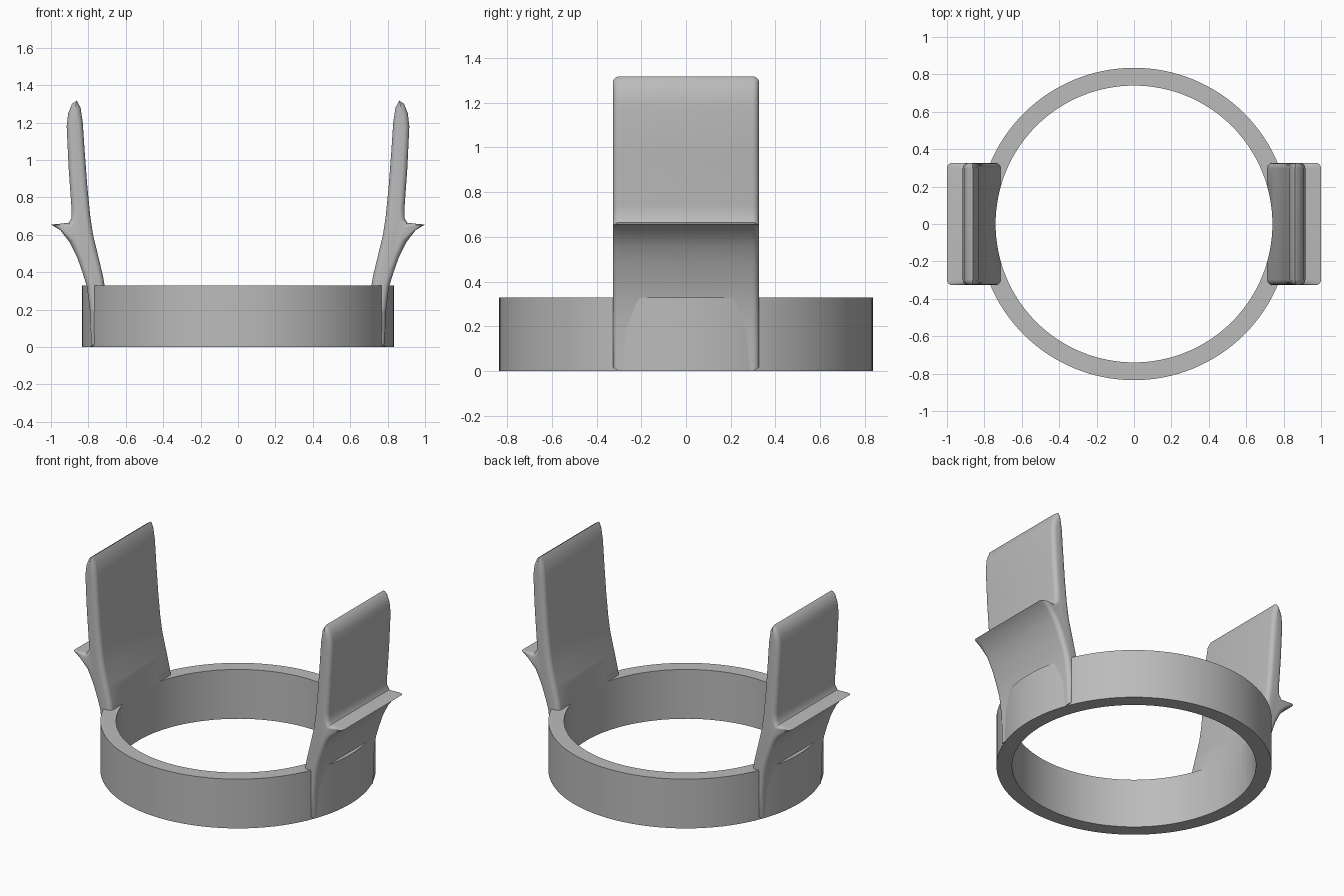
import bpy
import bmesh
import math
from mathutils import Vector

cube = bpy.data.objects.get("Cube")
if cube:
    bpy.data.objects.remove(cube, do_unlink=True)

OUTER, INNER, HEIGHT = 0.835, 0.74, 0.33
HALF_WIDTH, ROUND = 0.327, 0.03
SEGMENTS = 128

grey = bpy.data.materials.new("plain grey")
grey.use_nodes = True
grey.diffuse_color = (0.5, 0.5, 0.5, 1)
grey.node_tree.nodes["Principled BSDF"].inputs["Base Color"].default_value = grey.diffuse_color


def make_object(name, bm):
    bmesh.ops.recalc_face_normals(bm, faces=bm.faces)
    mesh = bpy.data.meshes.new(name)
    bm.to_mesh(mesh)
    bm.free()
    mesh.materials.append(grey)
    obj = bpy.data.objects.new(name, mesh)
    bpy.context.collection.objects.link(obj)
    return obj


def select_only(obj):
    bpy.ops.object.select_all(action="DESELECT")
    obj.select_set(True)
    bpy.context.view_layer.objects.active = obj


def smooth(obj, angle):
    select_only(obj)
    bpy.ops.object.shade_smooth_by_angle(angle=math.radians(angle))


def bridge(bm, loops, closed=False):
    """Join successive loops of vertices with quads."""
    pairs = list(zip(loops, loops[1:]))
    if closed:
        pairs.append((loops[-1], loops[0]))
    for a, b in pairs:
        for i in range(len(a)):
            j = (i + 1) % len(a)
            bm.faces.new((a[i], a[j], b[j], b[i]))


# Base ring: a rectangular section carried round a circle
bm = bmesh.new()
section = [(INNER, 0), (OUTER, 0), (OUTER, HEIGHT), (INNER, HEIGHT)]
loops = []
for k in range(SEGMENTS):
    a = math.tau * k / SEGMENTS
    loops.append([bm.verts.new((r * math.cos(a), r * math.sin(a), z)) for r, z in section])
bridge(bm, loops, closed=True)
smooth(make_object("base_ring", bm), 30)

# Clip outline (x, z), split at the sharp tip of the outer lip
wall = [(0.785, 0.004), (0.71, 0.004), (0.71, 0.31), (0.722, 0.38), (0.746, 0.48),
        (0.775, 0.6), (0.79, 0.7), (0.805, 0.85), (0.82, 1.05), (0.83, 1.2),
        (0.842, 1.28), (0.862, 1.318), (0.888, 1.3), (0.908, 1.25), (0.916, 1.18),
        (0.905, 0.95), (0.89, 0.74), (0.89, 0.69), (0.905, 0.665), (0.945, 0.66)]
tip = [(1.0, 0.655)]
underside = [(0.95, 0.625), (0.9, 0.56), (0.86, 0.48), (0.83, 0.395), (0.807, 0.32), (0.79, 0.18)]
outline = [Vector(p) for p in wall + tip + underside]
lip = range(len(wall) - 1, len(wall) + 2)


def inset_direction(i):
    """Inward offset per unit of rounding, reduced where the lip is thin."""
    count = len(outline)
    before = (outline[i] - outline[i - 1]).normalized()
    after = (outline[(i + 1) % count] - outline[i]).normalized()
    t = (before + after).normalized()
    inward = Vector((t.y, -t.x))
    if i == len(wall):
        return Vector((-0.9, -0.05))
    return inward * (0.25 if i in lip else 1)


def make_clip(name):
    bm = bmesh.new()
    steps = 6
    stations = []
    for s in range(steps + 1):
        a = math.pi / 2 * s / steps
        stations.append((-HALF_WIDTH + ROUND * (1 - math.sin(a)), ROUND * (1 - math.cos(a))))
    stations = stations[::-1] + stations
    half = len(stations) // 2
    loops = []
    for n, (y, inset) in enumerate(stations):
        side = 1 if n < half else -1
        loop = []
        for i, p in enumerate(outline):
            q = p + inset_direction(i) * inset
            loop.append(bm.verts.new((q.x, -side * y, q.y)))
        loops.append(loop)
    # Full-width loops sit in the middle, rounded ends outside
    bridge(bm, loops)
    bm.faces.new(loops[0])
    bm.faces.new(loops[-1])
    return make_object(name, bm)


# Cutter that clears the ring's bore from the foot of each clip
bm = bmesh.new()
bmesh.ops.create_cone(bm, cap_ends=True, segments=SEGMENTS, radius1=INNER, radius2=INNER, depth=4)
bore = make_object("bore_cutter", bm)
bore.hide_render = True

for name, turn in (("left_clip", 0), ("right_clip", math.pi)):
    clip = make_clip(name)
    cut = clip.modifiers.new("bore", "BOOLEAN")
    cut.operation = "DIFFERENCE"
    cut.solver = "EXACT"
    cut.object = bore
    select_only(clip)
    bpy.ops.object.modifier_apply(modifier=cut.name)
    smooth(clip, 40)
    clip.rotation_euler.z = turn
bpy.data.objects.remove(bore, do_unlink=True)
